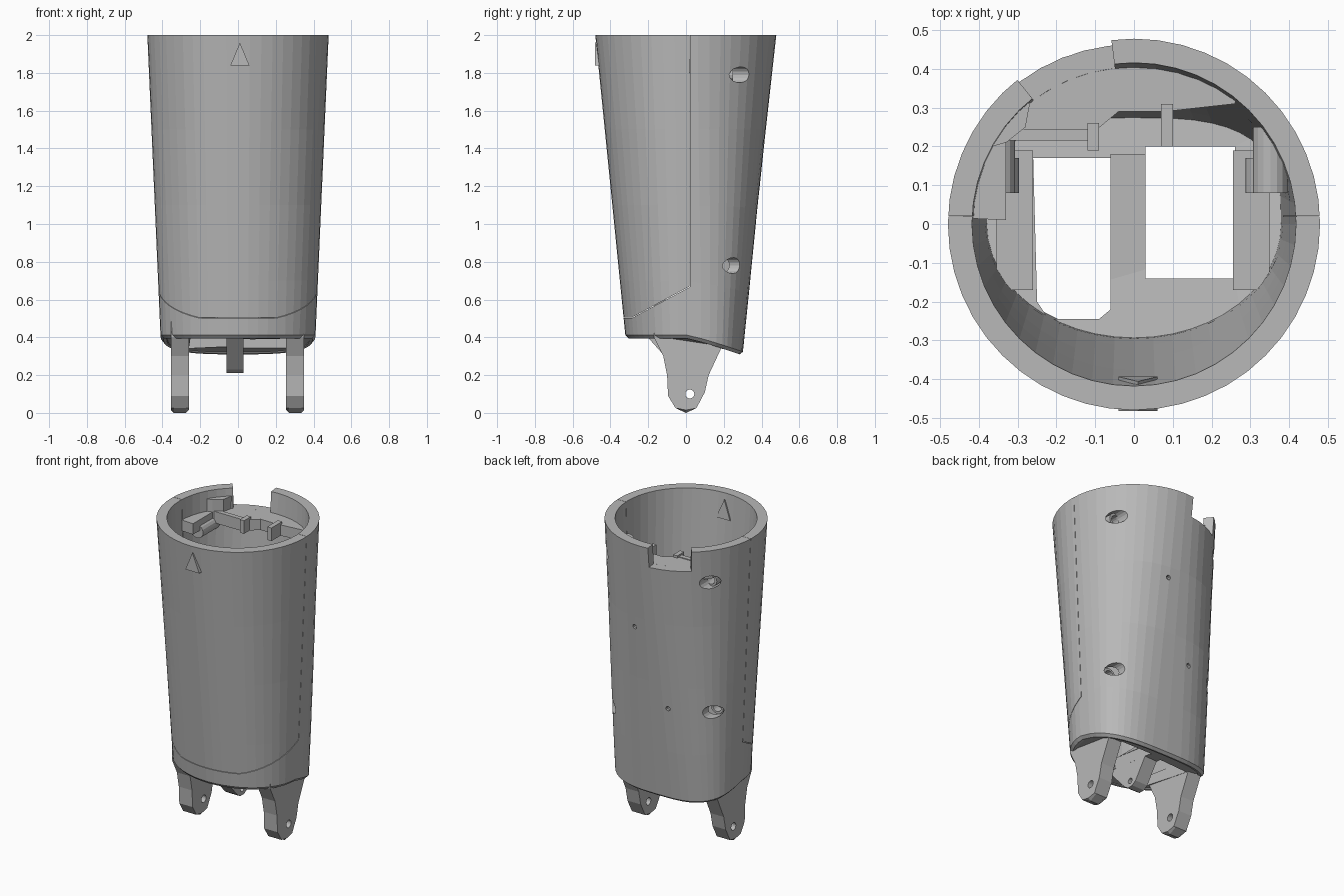
import bpy, bmesh, math
from mathutils import Vector

cube = bpy.data.objects.get("Cube")
if cube:
    bpy.data.objects.remove(cube, do_unlink=True)

GREY = (0.48, 0.48, 0.48, 1)
mat = bpy.data.materials.new("plain grey")
mat.use_nodes = True
mat.diffuse_color = GREY
mat.node_tree.nodes["Principled BSDF"].inputs["Base Color"].default_value = GREY

SIDES = 48


def finish(name, bm):
    bmesh.ops.recalc_face_normals(bm, faces=bm.faces)
    mesh = bpy.data.meshes.new(name)
    bm.to_mesh(mesh)
    bm.free()
    mesh.materials.append(mat)
    ob = bpy.data.objects.new(name, mesh)
    bpy.context.collection.objects.link(ob)
    return ob


def loft(name, rings, closed=False):
    """Skin matching rings; a closed loft joins the last ring to the first."""
    bm = bmesh.new()
    vs = [[bm.verts.new(p) for p in ring] for ring in rings]
    n = len(vs[0])
    for k in range(len(vs) if closed else len(vs) - 1):
        a, b = vs[k], vs[(k + 1) % len(vs)]
        for i in range(n):
            j = (i + 1) % n
            bm.faces.new((a[i], a[j], b[j], b[i]))
    if not closed:
        bm.faces.new(vs[0])
        bm.faces.new(vs[-1])
    return finish(name, bm)


def prism(name, pts, lo, hi, axis="z"):
    """Extrude a flat outline along an axis; pts are the other two axes in order."""
    place = {"x": lambda p, h: (h, p[0], p[1]),
             "y": lambda p, h: (p[0], h, p[1]),
             "z": lambda p, h: (p[0], p[1], h)}[axis]
    return loft(name, [[place(p, h) for p in pts] for h in (lo, hi)])


def box(name, x0, x1, y0, y1, z0, z1):
    return prism(name, [(x0, y0), (x1, y0), (x1, y1), (x0, y1)], z0, z1)


def rod(name, a, b, r, lo, hi, axis, n=16):
    pts = [(a + r * math.cos(2 * math.pi * i / n), b + r * math.sin(2 * math.pi * i / n))
           for i in range(n)]
    return prism(name, pts, lo, hi, axis)


def arc(r, a0, a1, n):
    angles = [math.radians(a0 + (a1 - a0) * i / n) for i in range(n + 1)]
    return [(r * math.cos(a), r * math.sin(a)) for a in angles]


def cut(ob, cutters):
    for c in cutters:
        c.hide_render = True
        mod = ob.modifiers.new("cut", "BOOLEAN")
        mod.operation = "DIFFERENCE"
        mod.solver = "EXACT"
        mod.object = c
        bpy.context.view_layer.objects.active = ob
        bpy.ops.object.modifier_apply(modifier=mod.name)
        bpy.data.objects.remove(c, do_unlink=True)


def section(z, inset):
    """Round at the top, squarer at the lower back; the lowest rim dips at the back."""
    t = (z - 0.4) / 1.6
    pts = []
    for i in range(SIDES):
        a = 2 * math.pi * i / SIDES
        c, s = math.cos(a), math.sin(a)
        n = 2 + (1.1 * (1 - t) ** 1.5 if s > 0 else 0)
        ry = 0.3 + 0.178 * t if s > 0 else 0.32 + 0.16 * t
        x = math.copysign(abs(c) ** (2 / n), c) * (0.41 + 0.07 * t - inset)
        y = math.copysign(abs(s) ** (2 / n), s) * (ry - inset)
        drop = 0.09 * max(0, y / 0.3) ** 1.15 * max(0, 1 - 2 * t)
        pts.append(Vector((x, y, z - drop)))
    return pts


# Tapered hollow shell
levels = [0.413, 0.7, 1.1, 1.5, 2.0]
outer = [section(0.395, 0.015)] + [section(z, 0) for z in levels]
inner = [section(z, 0.032 + 0.03 * (z - 0.4) / 1.6) for z in reversed(levels)]
shell = loft("shell", outer + inner + [section(0.395, 0.032)], True)

# Rim notch, angled screw holes and pin holes at the back
cutters = [prism("notch", arc(0.38, 97, 129, 4) + arc(0.6, 129, 97, 4), 1.87, 2.1)]
screws = [("upper_left", 0.37, 1.79, 0.25), ("upper_right", -0.37, 1.79, 0.25),
          ("lower_left", 0.35, 0.78, 0.17), ("lower_right", -0.36, 0.93, 0.17)]
for label, x, z, end in screws:
    cutters.append(rod("screw_hole", x, z, 0.042, 0.12, 0.6, "y"))
for x, z in ((0.08, 1.43), (-0.12, 0.93)):
    cutters.append(rod("pin_hole", x, z, 0.015, 0.2, 0.6, "y", 10))

# Hairline seam between the front cover and the body
g = 0.001
seam = [(0.02 - g, 2.1), (0.02 - g, 0.67), (-0.285, 0.506), (-0.6, 0.506),
        (-0.6, 0.503), (-0.285, 0.503), (0.02 + g, 0.667), (0.02 + g, 2.1)]
cutters.append(prism("seam", seam, -0.6, 0.6, "x"))
cut(shell, cutters)

# Screw bosses inside the wall
for label, x, z, end in screws:
    boss = rod(f"{label}_screw_boss", x * 0.95, z, 0.045, 0.08, end, "y")
    cut(boss, [rod("bore", x * 0.95, z, 0.03, 0.12, 0.4, "y")])

# Bottom frame with two openings either side of the centre bar
frame = loft("bottom_frame", [section(0.4, 0.028), section(0.47, 0.028)])
right_hole = [(-0.06, 0.17), (-0.26, 0.17), (-0.25, -0.2), (-0.22, -0.245),
              (-0.09, -0.245), (-0.06, -0.22)]
cut(frame, [prism("right_opening", right_hole, 0.2, 0.7),
            box("left_opening", 0.03, 0.26, -0.14, 0.2, 0.2, 0.7)])

# Hinge ears with chamfered tips
ear = [(-0.17, 0.4), (-0.12, 0.3), (-0.1, 0.2), (-0.095, 0.09), (-0.055, 0.025), (0, 0),
       (0.055, 0.025), (0.1, 0.11), (0.12, 0.2), (0.19, 0.35), (0.19, 0.6), (-0.17, 0.6)]
for side, x0, x1 in (("right", -0.355, -0.26), ("left", 0.255, 0.35)):
    slices = [(x0, 0.015), (x0 + 0.015, 0), (x1 - 0.015, 0), (x1, 0.015)]
    rings = [[(x, y, max(z, lift)) for y, z in ear] for x, lift in slices]
    cut(loft(f"{side}_hinge_ear", rings), [rod("pivot", 0.02, 0.1, 0.024, -0.6, 0.6, "x")])

# Centre lug
lug = [(-0.22, 0.42), (-0.05, 0.23), (-0.02, 0.21), (0.02, 0.21), (0.05, 0.23),
       (0.18, 0.42), (0.18, 0.46), (-0.22, 0.46)]
cut(prism("centre_lug", lug, -0.06, 0.03, "x"),
    [rod("pivot", 0, 0.25, 0.018, -0.3, 0.3, "x", 12)])

# Ledge behind the rim with low tabs and a raised corner block
edge = [(-0.33, 0.01), (-0.33, 0.21), (-0.29, 0.24), (-0.1, 0.24), (-0.04, 0.29),
        (0.08, 0.29), (0.26, 0.31)]
prism("upper_ledge", edge + arc(0.44, 52, 178, 14), 1.8, 1.87)
box("right_tab", -0.12, -0.09, 0.19, 0.26, 1.8, 1.885)
box("left_tab", 0.07, 0.1, 0.2, 0.31, 1.8, 1.885)
box("ledge_lip", -0.33, -0.12, 0.215, 0.245, 1.8, 1.875)
corner = [(-0.33, 0.21), (-0.28, 0.25), (-0.265, 0.33)]
prism("corner_block", corner + arc(0.43, 130, 153, 4), 1.86, 1.95)

# Triangle marker set through the front wall
tri = [(-0.04, 1.84), (0.06, 1.84), (0.01, 1.96)]
loft("triangle_marker", [[(x, -0.483, z) for x, z in tri],
                         [(x, 0.1 * (2 - z) - 0.41, z) for x, z in tri]])
